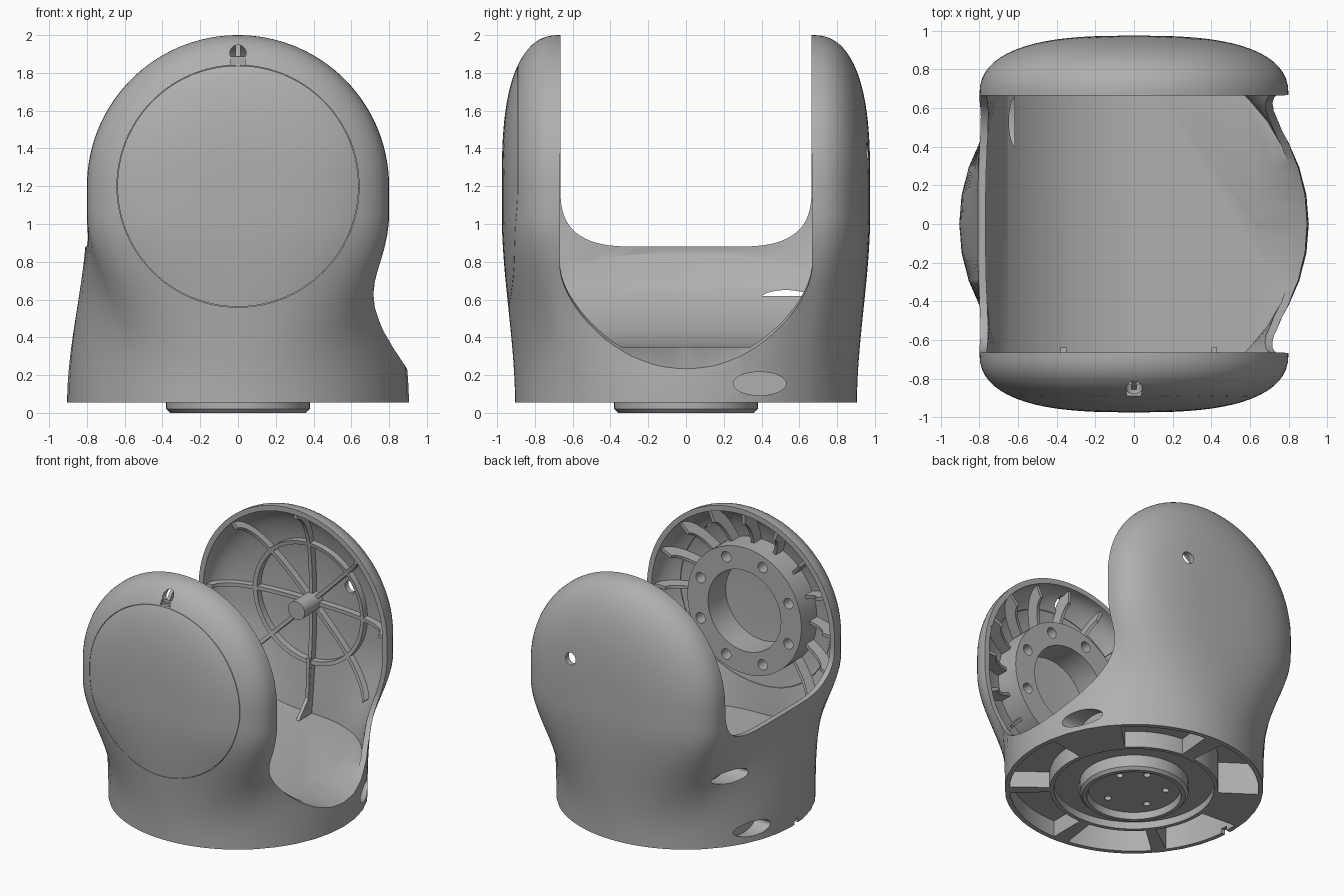
import bpy, bmesh
from math import sin, cos, pi, hypot, sqrt, radians

cube = bpy.data.objects.get("Cube")
if cube:
    bpy.data.objects.remove(cube, do_unlink=True)

GREY = (0.43, 0.43, 0.43, 1)
mat = bpy.data.materials.new("satin grey")
mat.use_nodes = True
mat.diffuse_color = GREY
mat.node_tree.nodes["Principled BSDF"].inputs["Base Color"].default_value = GREY

AXIS_Z = 1.2     # height of the arm pivot
ARM_R = 0.8      # arm outline radius
GAP = 0.665      # half the gap between the arms
PHI = radians(43)


def finish(name, bm):
    bmesh.ops.remove_doubles(bm, verts=bm.verts, dist=1e-5)
    bmesh.ops.recalc_face_normals(bm, faces=bm.faces)
    return add_object(name, bm)


def add_object(name, bm):
    me = bpy.data.meshes.new(name)
    bm.to_mesh(me)
    bm.free()
    me.materials.append(mat)
    ob = bpy.data.objects.new(name, me)
    bpy.context.collection.objects.link(ob)
    return ob


def skin(name, rings, closed=False):
    """Join rings of points with quads; cap the ends or close the loop."""
    bm = bmesh.new()
    vs = [[bm.verts.new(p) for p in ring] for ring in rings]
    n = len(vs[0])
    pairs = list(zip(vs, vs[1:])) + ([(vs[-1], vs[0])] if closed else [])
    for a, b in pairs:
        for i in range(n):
            j = (i + 1) % n
            bm.faces.new((a[i], a[j], b[j], b[i]))
    if not closed:
        bm.faces.new(vs[0])
        bm.faces.new(vs[-1])
    return finish(name, bm)


def prism(name, pts, axis, a, b, lift=0):
    place = {"x": lambda p, q, d: (d, p, q), "y": lambda p, q, d: (p, d, q),
             "z": lambda p, q, d: (p, q, d)}[axis]
    return skin(name, [[place(p, q + lift, a) for p, q in pts],
                       [place(p, q, b) for p, q in pts]])


def oval(cx, cy, rx, ry=None, n=40):
    ry = ry or rx
    return [(cx + rx * cos(2 * pi * i / n), cy + ry * sin(2 * pi * i / n)) for i in range(n)]


def rect(x0, x1, y0, y1):
    return [(x0, y0), (x1, y0), (x1, y1), (x0, y1)]


def lathe(name, profile, axis="z", n=96):
    """Spin a closed (radius, height) profile about z, or about the pivot along y."""
    rings = []
    for k in range(n):
        c, s = cos(2 * pi * k / n), sin(2 * pi * k / n)
        rings.append([(r * c, r * s, h) if axis == "z" else (r * c, h, AXIS_Z + r * s)
                      for r, h in profile])
    return skin(name, rings, closed=True)


def tube(name, r0, r1, y0, y1):
    return lathe(name, [(r0, y0), (r1, y0), (r1, y1), (r0, y1)], "y")


def radial_rib(angle, r0, r1, w, y0, y1):
    c, s = cos(angle), sin(angle)
    pts = [(r * c - q * s, AXIS_Z + r * s + q * c)
           for r, q in ((r0, -w), (r1, -w), (r1, w), (r0, w))]
    return prism("rib", pts, "y", y0, y1)


def merge(name, obs):
    bm = bmesh.new()
    for ob in obs:
        bm.from_mesh(ob.data)
        bpy.data.objects.remove(ob, do_unlink=True)
    return add_object(name, bm)


def boolean(ob, tools, op="DIFFERENCE", overlap=False):
    tool = merge("cutter", tools)
    tool.hide_render = True
    m = ob.modifiers.new("cut", "BOOLEAN")
    m.object, m.operation, m.solver, m.use_self = tool, op, "EXACT", overlap
    bpy.context.view_layer.objects.active = ob
    bpy.ops.object.modifier_apply(modifier=m.name)
    bpy.data.objects.remove(tool, do_unlink=True)


def section(z, t):
    """Body outline at height z, inset by t: round base blending to domed arms."""
    h, a, rb = max(0, z - AXIS_Z), ARM_R - t, 0.905 - t
    w = sqrt(max(a * a - h * h, 0))
    k = min(max((z - 0.05) / 1.0, 0), 1)
    k = k * k * (3 - 2 * k)
    half = []
    for i in range(10):
        v = -1 + i / 5
        half.append((w, 0.67 * v, v * (pi / 2 - PHI), abs(v)))
    for i in range(36):
        u = 1 - i / 18
        x = w * sin(u * pi / 2)
        r = min(1, hypot(x, h) / a)
        y = 0.67 + (0.305 - t) * (1 - r ** 2.8) ** 0.42
        half.append((x, y, pi / 2 - u * PHI, abs(u)))
    ring = []
    for sgn in (1, -1):
        for x, y, ang, near_corner in half:
            m = k ** (1 + 0.7 * near_corner)     # pinched waist at the corners
            ring.append((sgn * (m * x + (1 - m) * rb * cos(ang)),
                         sgn * (m * y + (1 - m) * rb * sin(ang)), z))
    return ring


def body(name, t, z0=0.2):
    zs = [z0 + (AXIS_Z - z0) * i / 18 for i in range(18)]
    zs += [AXIS_Z + (ARM_R - t) * sin(radians(88.5) * i / 28) for i in range(29)]
    return skin(name, [section(z, t) for z in zs])


def inner_ribs(name, parts, depth=None):
    """Trim parts to the shell; with a depth, keep only a band along its inside."""
    ob = merge(name, parts)
    boolean(ob, [body("inset", 0.02)], "INTERSECT", overlap=True)
    if depth:
        boolean(ob, [body("core", depth)])
    return ob


# Outer shell: round scoop on one side, gap between the arms with a high wall opposite
shell = body("yoke_shell", 0, 0.055)
arc = [radians(d) for d in range(0, 181, 5)]
scoop = [(0.668, 1.3)] + [(0.668 * cos(a), 0.7 - 0.49 * sin(a)) for a in arc] + [(-0.668, 1.3)]
boolean(shell, [prism("scoop", scoop, "x", 0.6, 0.95, lift=0.15)])
corner = [(0.25 + (GAP - 0.25) * cos(a) ** 0.7, 1.2 - 0.32 * sin(a) ** 0.7) for a in arc[:18]]
gap = [(GAP, 2.3)] + corner + [(-y, z) for y, z in reversed(corner)] + [(-GAP, 2.3)]
boolean(shell, [prism("gap", gap, "x", -1.3, 1.3)])

# Hollow above a trough-shaped floor
trough = [(-0.85 * cos(radians(a)), AXIS_Z - 0.85 * sin(radians(a))) for a in range(0, 91, 5)]
floor = prism("floor", trough + [(1.2, 0.35), (1.2, 2.2), (-0.85, 2.2)], "y", -1.2, 1.2)
cavity = body("cavity", 0.04)
boolean(cavity, [floor], "INTERSECT")
boolean(shell, [cavity])

# Round cover seam, sight hole and slot on the front arm; hole in the back arm
boolean(shell, [tube("seam", 0.638, 0.641, -1.1, -0.7)])
boolean(shell, [prism("hole", oval(0, 1.905, 0.043), "y", -1.1, -0.68),
                prism("slot", rect(-0.04, 0.04, 1.84, 1.9), "y", -1.1, -0.865),
                prism("hole", oval(0.31, 1.385, 0.046), "y", 0.8, 1.1)], overlap=True)

# Underside: central recess, uneven pockets, edge notch and side vents
under = [prism("recess", oval(0, 0, 0.56, n=96), "z", -0.1, 0.11)]
for a0, a1 in ((-38, 10), (44, 85), (95, 145), (176, 215), (222, 262), (270, 316)):
    angs = [radians(a0 + (a1 - a0) * i / 10) for i in range(11)]
    pts = [(0.87 * cos(a), 0.87 * sin(a)) for a in angs]
    pts += [(0.59 * cos(a), 0.59 * sin(a)) for a in reversed(angs)]
    under.append(prism("pocket", pts, "z", -0.1, 0.18 if cos(angs[5]) > 0.2 else 0.3))
boolean(shell, under)
boolean(shell, [prism("notch", rect(-1, -0.84, -0.08, -0.03), "z", -0.1, 0.09),
                prism("vent", oval(0.39, 0.155, 0.14, 0.062), "x", 0.7, 1.1),
                prism("vent", oval(0.36, 0.155, 0.14, 0.055), "x", -1.1, -0.74),
                prism("vent", oval(0.53, 0.6, 0.14, 0.05), "x", -1.1, -0.62)])

# Turntable hub under the base
hub = lathe("turntable_hub", [(0, 0.05), (0.32, 0.05), (0.33, 0), (0.36, 0),
                              (0.38, 0.02), (0.38, 0.13), (0, 0.13)])
boolean(hub, [prism("screw", oval(0.22 * cos(a), 0.22 * sin(a), 0.025, n=20), "z", 0, 0.09)
              for a in (0.4, 1.3, 2.5, 3.6, 5.0)])

# Bearing flange with bolt holes inside the front arm, and floor fins
fins = [prism("fin", rect(x, x + 0.03, 0.25, 0.5), "y", -1.1, -0.64) for x in (-0.38, 0.4)]
flange = inner_ribs("bearing_flange", [tube("ring", 0.31, 0.485, -1.1, -0.71)] + fins)
boolean(flange, [prism("bolt", oval(0.405 * cos(a), AXIS_Z + 0.405 * sin(a), 0.04, n=24),
                       "y", -0.8, -0.6) for a in (pi / 8 + k * pi / 4 for k in range(8))])

# Short ribs from the flange to the rim
angles = [radians(22.5 * k) for k in range(16)]
flange_ribs = inner_ribs("flange_ribs", [radial_rib(a, 0.47, 0.79, 0.012, -1.1, -0.7)
                                         for a in angles if sin(a) > -0.75], 0.13)

# Pivot pin and flared foot rib inside the back arm
foot = [(1.1, 0.3), (0.68, 0.3), (0.84, 0.48), (0.85, 0.78), (1.1, 0.78)]
pin = inner_ribs("pivot_pin", [prism("pin", oval(0, AXIS_Z, 0.07), "y", 0.71, 1.1),
                               prism("foot", foot, "x", -0.013, 0.013)])

# Spokes and ring rib following the inside of the back arm
parts = [tube("ring", 0.44, 0.47, 0.7, 1.1)]
parts += [radial_rib(radians(45 * k - 90), 0.03, 0.79, 0.014, 0.7, 1.1) for k in range(8)]
spokes = inner_ribs("pivot_spokes", parts, 0.09)

# Smooth shading with crisp edges
bpy.ops.object.select_all(action="DESELECT")
for ob in (shell, hub, flange, flange_ribs, pin, spokes):
    ob.select_set(True)
bpy.context.view_layer.objects.active = shell
bpy.ops.object.shade_smooth_by_angle(angle=radians(30))
